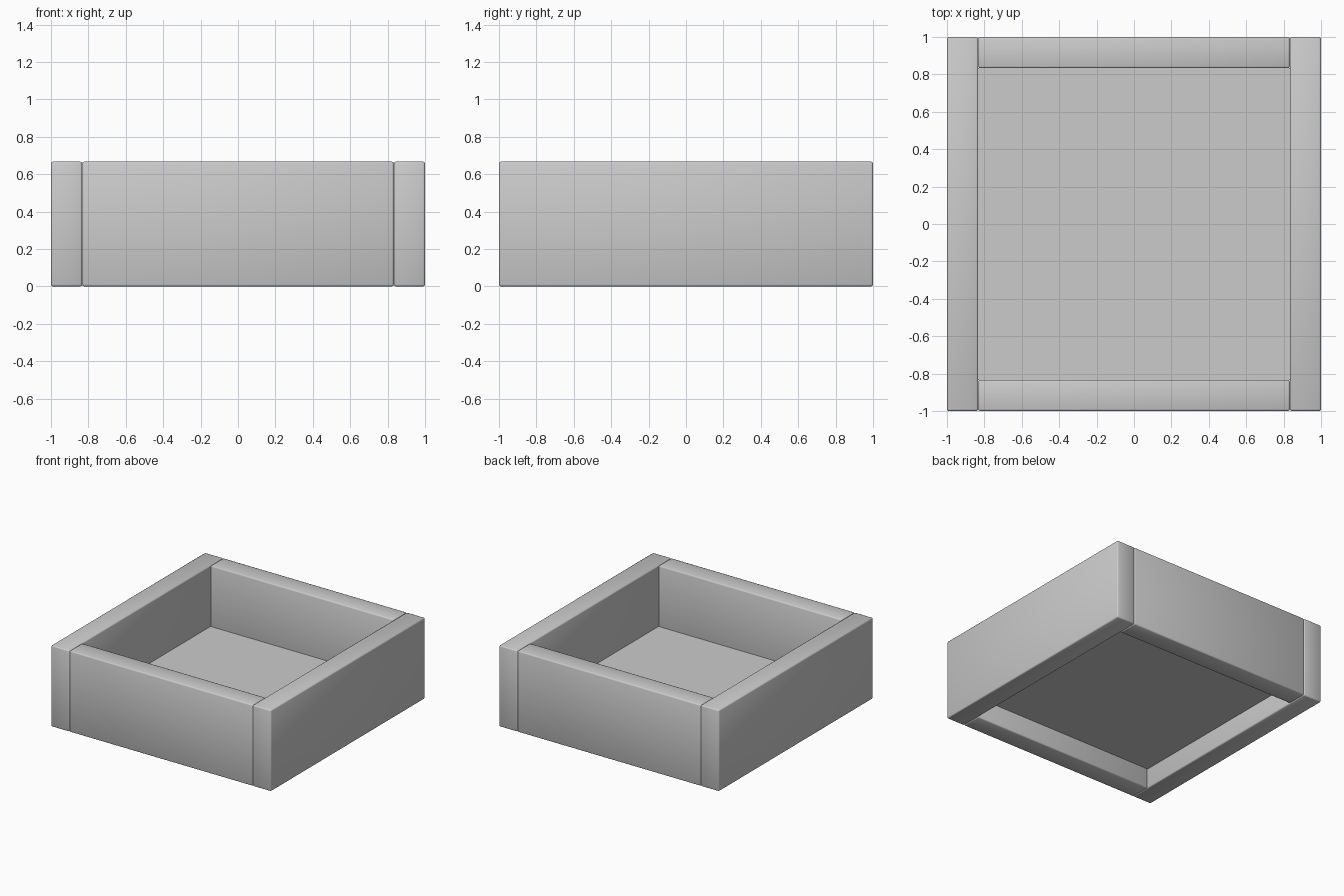
import bpy

if "Cube" in bpy.data.objects:
    bpy.data.objects.remove(bpy.data.objects["Cube"])

HEIGHT = 0.667
WALL = 0.167
INNER = 1 - WALL


def wall(name, size, center):
    bpy.ops.mesh.primitive_cube_add(size=1, location=center)
    ob = bpy.context.object
    ob.name = name
    ob.scale = size
    bpy.ops.object.transform_apply(location=False, rotation=False, scale=True)
    bevel = ob.modifiers.new("soft_edges", 'BEVEL')
    bevel.width = 0.01
    bevel.segments = 2
    bpy.ops.object.shade_smooth()
    return ob


# Full-length side walls, with front and back walls fitted between them
for side, sign in (("left", -1), ("right", 1)):
    wall(side + "_wall", (WALL, 2, HEIGHT), (sign * (1 - WALL / 2), 0, HEIGHT / 2))
for side, sign in (("front", -1), ("back", 1)):
    wall(side + "_wall", (2 * INNER, WALL, HEIGHT), (0, sign * (1 - WALL / 2), HEIGHT / 2))

# Thin raised floor sheet, open underneath
bpy.ops.mesh.primitive_plane_add(size=2 * INNER, location=(0, 0, WALL))
bpy.context.object.name = "floor_panel"
